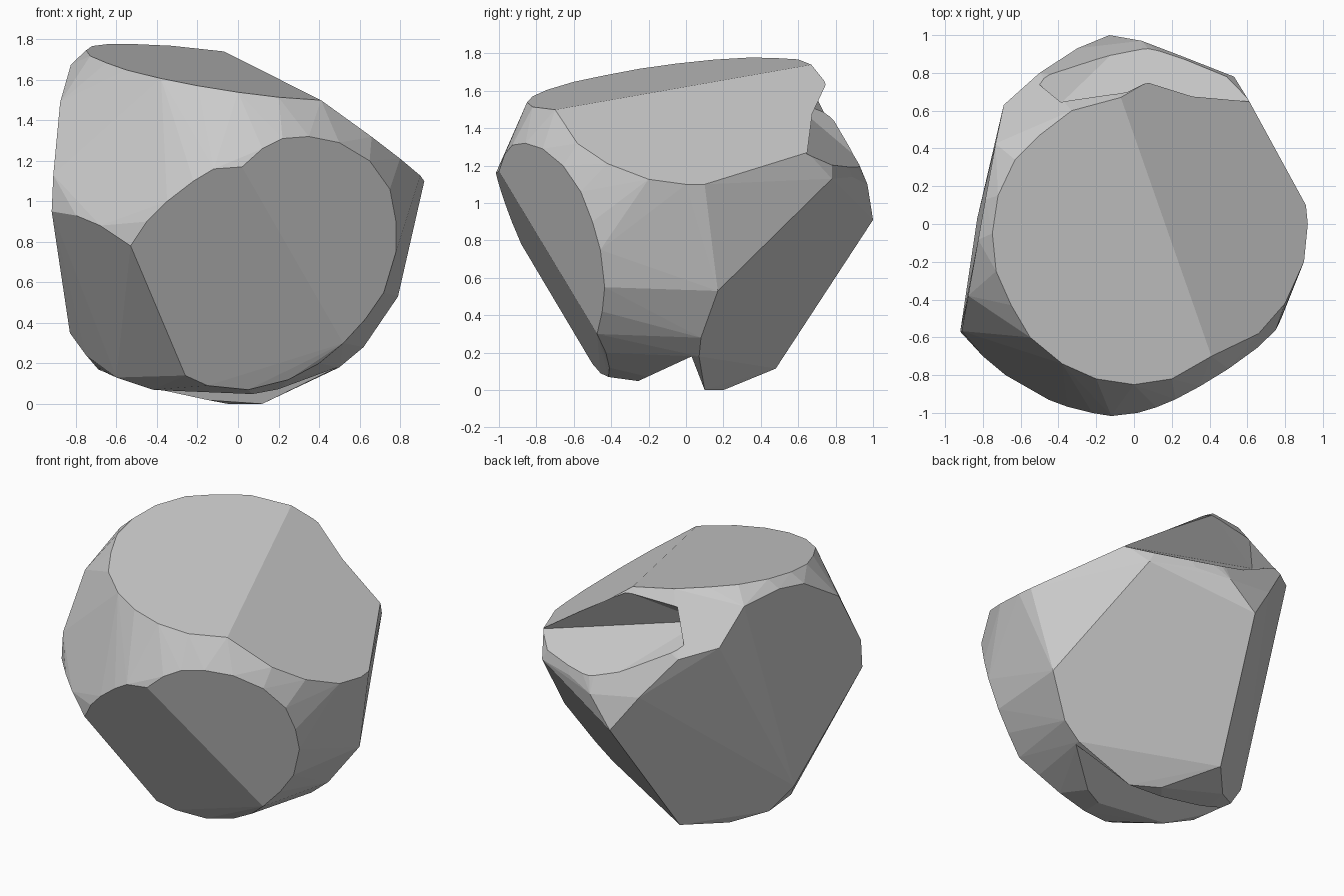
import bpy, bmesh
from mathutils import Vector

if "Cube" in bpy.data.objects:
    bpy.data.objects.remove(bpy.data.objects["Cube"])


def hull(name, pts):
    """Flat-sided solid wrapped around a set of points."""
    bm = bmesh.new()
    for p in pts:
        bm.verts.new(p)
    r = bmesh.ops.convex_hull(bm, input=bm.verts[:])
    loose = {g for g in r["geom_interior"] + r["geom_unused"]
             if isinstance(g, bmesh.types.BMVert) and not g.link_faces}
    bmesh.ops.delete(bm, geom=list(loose), context='VERTS')
    bmesh.ops.dissolve_limit(bm, angle_limit=0.03, verts=bm.verts[:], edges=bm.edges[:])
    bmesh.ops.recalc_face_normals(bm, faces=bm.faces[:])
    me = bpy.data.meshes.new(name)
    bm.to_mesh(me)
    bm.free()
    ob = bpy.data.objects.new(name, me)
    bpy.context.collection.objects.link(ob)
    return ob


def on_top(base, a, b, rim):
    # rim given in x, y; height follows the tilted plane
    return [(x, y, base[2] + a * (x - base[0]) + b * (y - base[1])) for x, y in rim]


def on_front(base, a, b, rim):
    # rim given in x, z; depth follows the tilted plane
    return [(x, base[1] + a * (x - base[0]) + b * (z - base[2]), z) for x, z in rim]


pts = []
# folded top disc
fold = (-.07, .67, 1.74)
pts += on_top(fold, -.142, .126, [
    (-.07, .67), (-.33, .6), (-.5, .47), (-.63, .34), (-.72, .15), (-.75, -.05),
    (-.73, -.25), (-.65, -.43), (-.55, -.6), (-.38, -.74), (-.2, -.82),
    (0, -.85), (.2, -.82), (.41, -.7)])
pts += on_top(fold, -.692, -.067, [
    (.05, .74), (.2, .78), (.37, .78), (.61, .65), (.91, .1), (.92, 0),
    (.9, -.2), (.8, -.42), (.66, -.58)])
# folded front disc
fold = (.02, -1, 1.17)
pts += on_front(fold, .557, -.283, [
    (.02, 1.17), (.12, 1.26), (.22, 1.31), (.35, 1.32), (.5, 1.29), (.65, 1.2),
    (.75, 1.06), (.78, .9), (.78, .75), (.72, .55), (.63, .42), (.52, .3)])
pts += on_front(fold, .157, -.528, [
    (-.12, 1.16), (-.22, 1.1), (-.35, 1), (-.45, .9), (-.53, .78),
    (-.26, .14), (-.15, .09), (.05, .07), (.25, .12), (.4, .2)])
# left facets, down to the underside
pts += [(-.92, -.57, .95), (-.8, -.7, .93), (-.68, -.8, .88), (-.83, .03, .35),
        (-.75, -.05, .24), (-.6, -.15, .13), (-.42, -.22, .07),
        (-.733, .426, 1.69), (-.787, .13, 1.71), (-.825, -.083, 1.675),
        (-.878, -.38, 1.49), (-.912, -.567, 1.13)]
# back left rim
pts += [(-.69, .63, 1.475), (-.5, .8, 1.41), (-.3, .93, 1.15), (-.13, 1, .91),
        (-.29, .48, .115), (-.5, .25, .1), (-.69, .1, .17)]
# back right disc
pts += [(.04, .97, 1.1), (.25, .89, 1.14), (.53, .78, 1.13), (.79, .17, .53),
        (.62, .08, .28), (.5, .07, .18), (.12, .1, 0), (-.05, .2, 0)]
rock = hull("faceted_stone", pts)

# groove under the stone
section = [(-.36, 0), (.03, .18), (.1, 0), (.1, -.1), (-.36, -.1)]
groove = hull("underside_groove", [(x, y, z) for x in (-1.2, 1.2) for y, z in section])
# dent under the back edge of the top disc
dent = hull("back_dent", [(.66, .65, 1.25), (-.5, .53, 1.57), (.6, .72, 1.28),
                          (.3, .85, 1.5), (-.05, .7, 1.71), (-.35, .68, 1.71),
                          (.55, .87, 1.13), (.05, 1.06, 1.12), (-.5, .87, 1.43)])
for cutter in (groove, dent):
    m = rock.modifiers.new(cutter.name, 'BOOLEAN')
    m.operation = 'DIFFERENCE'
    m.solver = 'EXACT'
    m.object = cutter
    cutter.hide_render = True
    cutter.hide_set(True)
